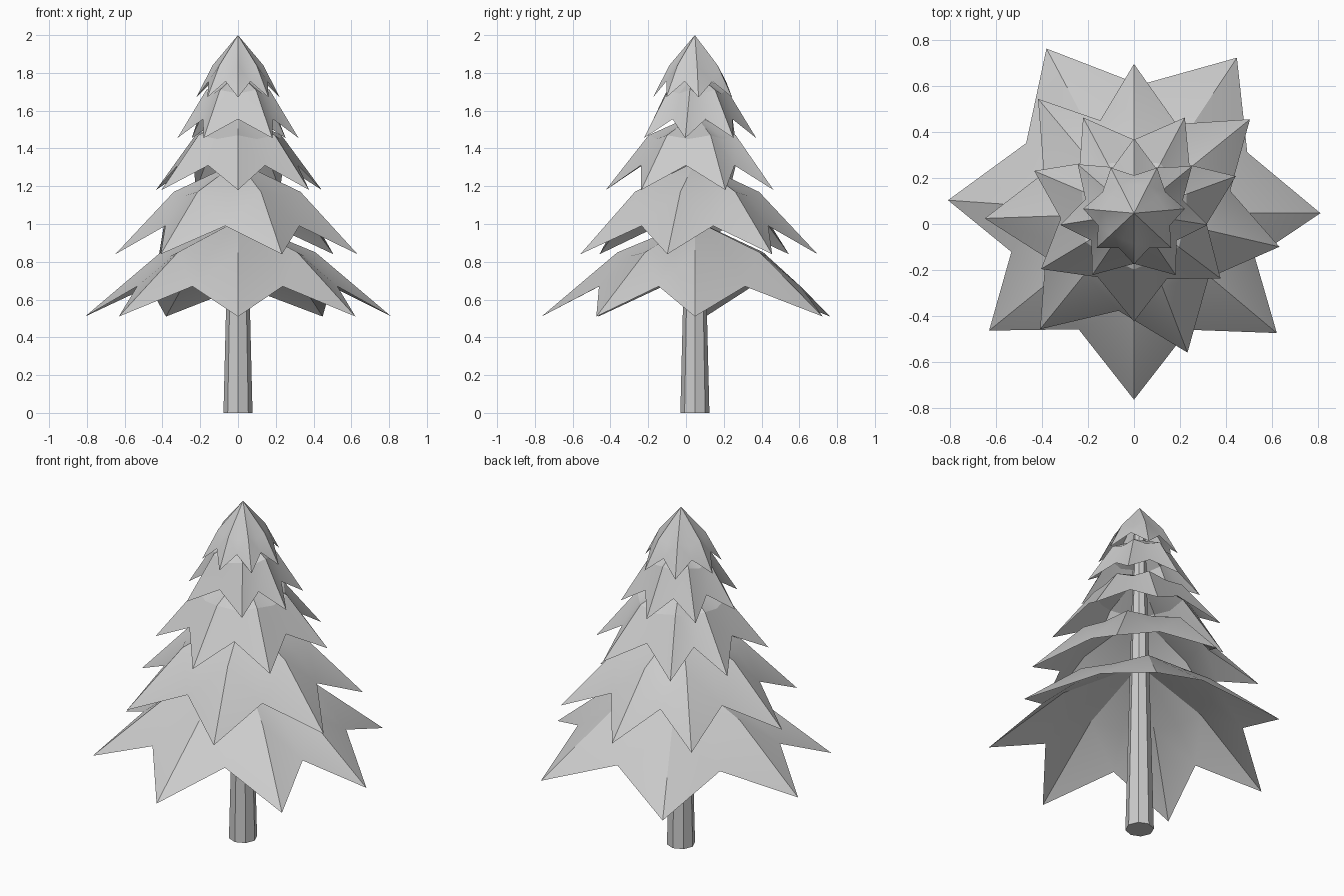
import bpy, bmesh
from math import radians, sin, cos

cube = bpy.data.objects.get("Cube")
if cube:
    bpy.data.objects.remove(cube)

CENTRE_Y = 0.047

grey = bpy.data.materials.new("plain_grey")
grey.use_nodes = True
grey.diffuse_color = (0.6, 0.6, 0.6, 1)
grey.node_tree.nodes["Principled BSDF"].inputs["Base Color"].default_value = (0.6, 0.6, 0.6, 1)


def finish(bm, name):
    bmesh.ops.recalc_face_normals(bm, faces=bm.faces)
    mesh = bpy.data.meshes.new(name)
    bm.to_mesh(mesh)
    bm.free()
    obj = bpy.data.objects.new(name, mesh)
    obj.location.y = CENTRE_Y
    mesh.materials.append(grey)
    bpy.context.collection.objects.link(obj)
    bpy.ops.object.select_all(action='DESELECT')
    obj.select_set(True)
    bpy.context.view_layer.objects.active = obj
    bpy.ops.object.shade_smooth_by_angle(angle=radians(25))
    return obj


def polar(bm, angle, r, z):
    return bm.verts.new((r * cos(radians(angle)), r * sin(radians(angle)), z))


def foliage_tier(name, apex_z, shoulder, valley, tip, angles):
    """Star-shaped skirt: apex, bent shoulder ring, zigzag hem."""
    bm = bmesh.new()
    apex = bm.verts.new((0, 0, apex_z))
    ring, hem = [], []
    for a, b in zip(angles, angles[1:] + [angles[0] + 360]):
        mid = (a + b) / 2
        ring += [polar(bm, a, *shoulder), polar(bm, mid, shoulder[0] * 0.92, shoulder[1] - 0.02)]
        hem += [polar(bm, a, *tip), polar(bm, mid, *valley)]
    n = len(ring)
    for i in range(n):
        j = (i + 1) % n
        bm.faces.new((apex, ring[i], ring[j]))
        # split each panel along the line from the shoulder to the hem
        if i % 2 == 0:
            bm.faces.new((ring[i], hem[i], hem[j]))
            bm.faces.new((ring[i], hem[j], ring[j]))
        else:
            bm.faces.new((ring[i], hem[i], ring[j]))
            bm.faces.new((ring[j], hem[i], hem[j]))
    return finish(bm, name)


# Foliage: apex height, then (radius, height) of shoulder, valley and tip
foliage_tier("foliage_bottom", 1.02, (0.41, 0.85), (0.56, 0.67), (0.812, 0.51),
             [-90, -40, 0, 56.5, 118, 176, 219])
foliage_tier("foliage_lower", 1.33, (0.34, 1.17), (0.43, 0.99), (0.65, 0.84),
             [-69, -13, 39, 90, 130, 182, 231])
foliage_tier("foliage_middle", 1.58, (0.245, 1.47), (0.32, 1.31), (0.472, 1.18),
             [-90, -37, 20, 62, 118, 157, 211])
foliage_tier("foliage_upper", 1.80, (0.17, 1.71), (0.22, 1.555), (0.325, 1.455),
             [-56, -9, 39, 90, 139, 189, 236])
foliage_tier("foliage_top", 2.0, (0.135, 1.84), (0.165, 1.755), (0.222, 1.67),
             [-90, -43, 5, 63, 117, 175, 223])

# Tapered trunk
bm = bmesh.new()
bmesh.ops.create_cone(bm, cap_ends=True, segments=8, radius1=0.077, radius2=0.03, depth=1.9)
bmesh.ops.translate(bm, verts=bm.verts, vec=(0, 0, 0.95))
finish(bm, "trunk")
